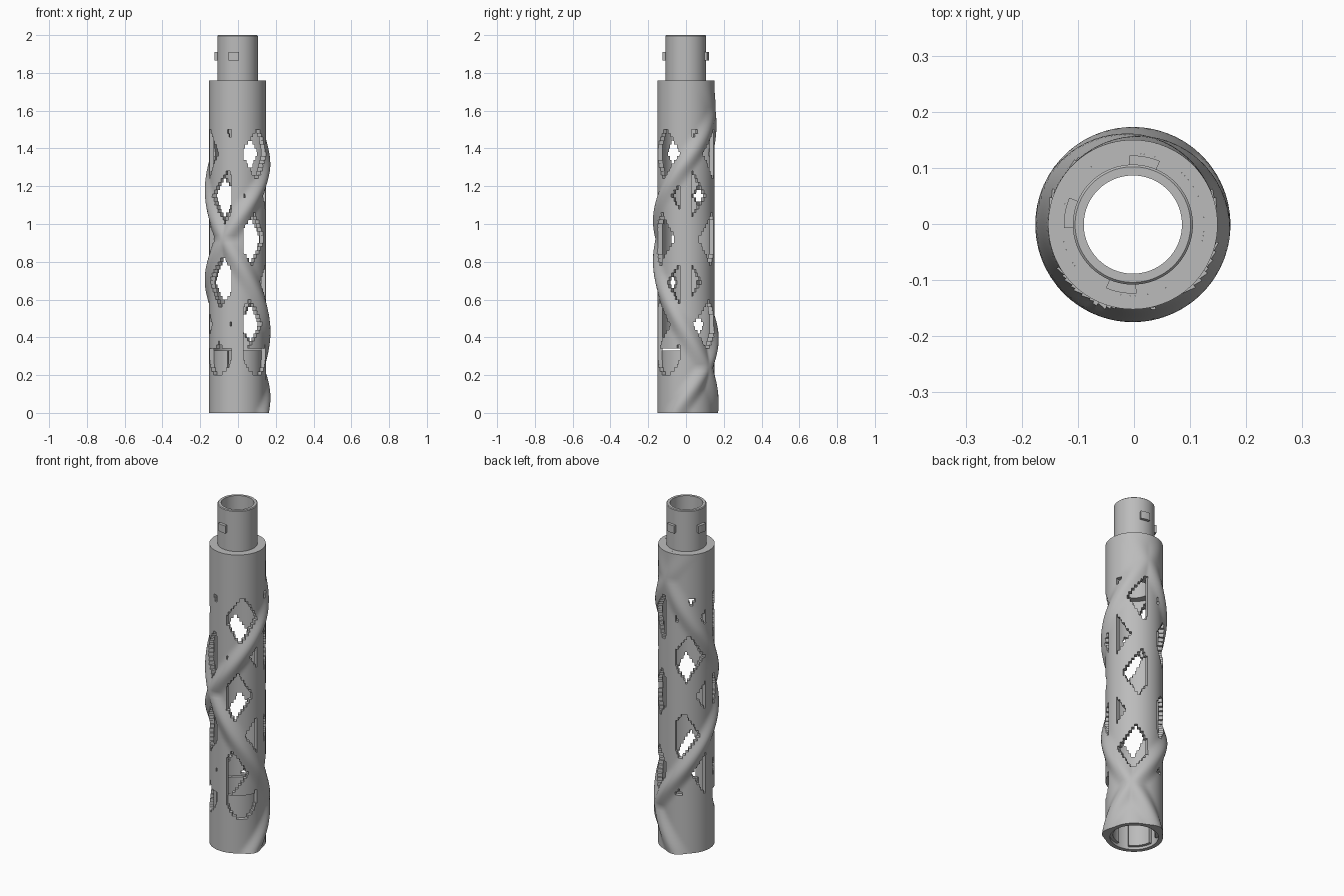
import bpy, bmesh, math

cube = bpy.data.objects.get("Cube")
if cube:
    bpy.data.objects.remove(cube)

# Main dimensions
OUTER, INNER, BORE, NECK = 0.151, 0.127, 0.0875, 0.107
BODY_TOP, TOP = 1.76, 2.0
WIN_LOW, WIN_HIGH, SOCKET_TOP = 0.34, 1.5, 0.33
RIDGE, RIDGE_HALF, BAND_HALF, RIB_HALF = 0.023, 31, 23, 12
CROSS_Z, CROSS_ANGLE = 0.92, -118
RISE, FALL = 288, -240          # degrees of twist per unit of height
COLS, ROWS = 120, 88

grey = bpy.data.materials.new("plain grey")
grey.use_nodes = True
grey.diffuse_color = (0.5, 0.5, 0.5, 1)
grey.node_tree.nodes["Principled BSDF"].inputs["Base Color"].default_value = (0.5, 0.5, 0.5, 1)


def finish(name, bm):
    bmesh.ops.remove_doubles(bm, verts=bm.verts, dist=0.00001)
    bmesh.ops.recalc_face_normals(bm, faces=bm.faces)
    mesh = bpy.data.meshes.new(name)
    bm.to_mesh(mesh)
    bm.free()
    mesh.materials.append(grey)
    obj = bpy.data.objects.new(name, mesh)
    obj.location = (-0.002, -0.001, 0)
    bpy.context.collection.objects.link(obj)
    bpy.ops.object.select_all(action="DESELECT")
    obj.select_set(True)
    bpy.context.view_layer.objects.active = obj
    bpy.ops.object.shade_smooth_by_angle(angle=math.radians(35))
    return obj


def polar(r, degrees, z):
    a = math.radians(degrees)
    return (r * math.cos(a), r * math.sin(a), z)


def gap(angle, period=360):
    """Distance from an angle to the nearest multiple of the period."""
    return abs((angle + period / 2) % period - period / 2)


def helix(z, rate):
    return CROSS_ANGLE + rate * (z - CROSS_Z)


def sweep(name, profile, start=0, end=360, steps=96):
    """Turn a closed (radius, height) profile about the axis."""
    bm = bmesh.new()
    full = end - start == 360
    rings = [[bm.verts.new(polar(r, start + (end - start) * i / steps, z)) for r, z in profile]
             for i in range(steps if full else steps + 1)]
    n = len(profile)
    for i in range(steps):
        a, b = rings[i], rings[(i + 1) % len(rings)]
        for k in range(n):
            bm.faces.new((a[k], b[k], b[(k + 1) % n], a[(k + 1) % n]))
    if not full:
        bm.faces.new(rings[0])
        bm.faces.new(rings[-1])
    return finish(name, bm)


def block(r0, r1, z0, z1):
    return [(r0, z0), (r1, z0), (r1, z1), (r0, z1)]


# Body: a pierced tube with two opposed twisting ridges
def surface(angle, z):
    bump = 0
    for rate in (RISE, FALL):
        d = gap(angle - helix(z, rate))
        if d < RIDGE_HALF:
            bump = max(bump, math.cos(math.pi / 2 * d / RIDGE_HALF) ** 2)
    return OUTER + RIDGE * bump * min(1, (BODY_TOP - z) / 0.45)


def solid(i, j):
    angle, z = (i + 0.5) * 360 / COLS, (j + 0.5) * BODY_TOP / ROWS
    if z > WIN_HIGH or gap(angle, 90) < RIB_HALF:
        return True
    if z < WIN_LOW:
        # rounded scoops low on the two front columns
        off = min(gap(angle + 45), gap(angle + 135))
        return (off / 34) ** 2 + ((WIN_LOW - z) / 0.14) ** 2 > 1
    return any(gap(angle - helix(z, rate), 120) < BAND_HALF for rate in (RISE, FALL))


bm = bmesh.new()
outer, inner = [], []
for j in range(ROWS + 1):
    z = j * BODY_TOP / ROWS
    angles = [i * 360 / COLS for i in range(COLS)]
    outer.append([bm.verts.new(polar(surface(a, z), a, z)) for a in angles])
    inner.append([bm.verts.new(polar(INNER, a, z)) for a in angles])
for j in range(ROWS):
    for i in range(COLS):
        if not solid(i, j):
            continue
        n = (i + 1) % COLS
        corners = [(j, i), (j, n), (j + 1, n), (j + 1, i)]
        bm.faces.new([outer[r][c] for r, c in corners])
        bm.faces.new([inner[r][c] for r, c in reversed(corners)])
        # walls where the neighbouring cell is open or past the end
        for k, (di, dj) in enumerate(((0, -1), (1, 0), (0, 1), (-1, 0))):
            row = j + dj
            if 0 <= row < ROWS and solid((i + di) % COLS, row):
                continue
            (r0, c0), (r1, c1) = corners[k], corners[(k + 1) % 4]
            bm.faces.new((outer[r1][c1], outer[r0][c0], inner[r0][c0], inner[r1][c1]))
loose = [v for v in bm.verts if not v.link_faces]
bmesh.ops.delete(bm, geom=loose, context="VERTS")
finish("lattice_body", bm)

# Neck with its bored plug inside the top of the body
sweep("neck", [(BORE, WIN_HIGH), (INNER, WIN_HIGH), (INNER, BODY_TOP), (NECK, BODY_TOP),
               (NECK, TOP - 0.004), (NECK - 0.004, TOP), (BORE, TOP)])

# Locking lugs on the neck, and socket walls with matching slots
for name, middle in (("back", 80), ("right", 170), ("front", 260)):
    sweep(name + "_lug", block(NECK - 0.005, 0.123, 1.865, 1.91), middle - 13, middle + 13, 10)
for name, start, end in (("back_right", 95, 155), ("front_right", 185, 245), ("left", 275, 425)):
    sweep(name + "_socket_wall", block(0.111, INNER + 0.002, 0.015, SOCKET_TOP), start, end, 24)
